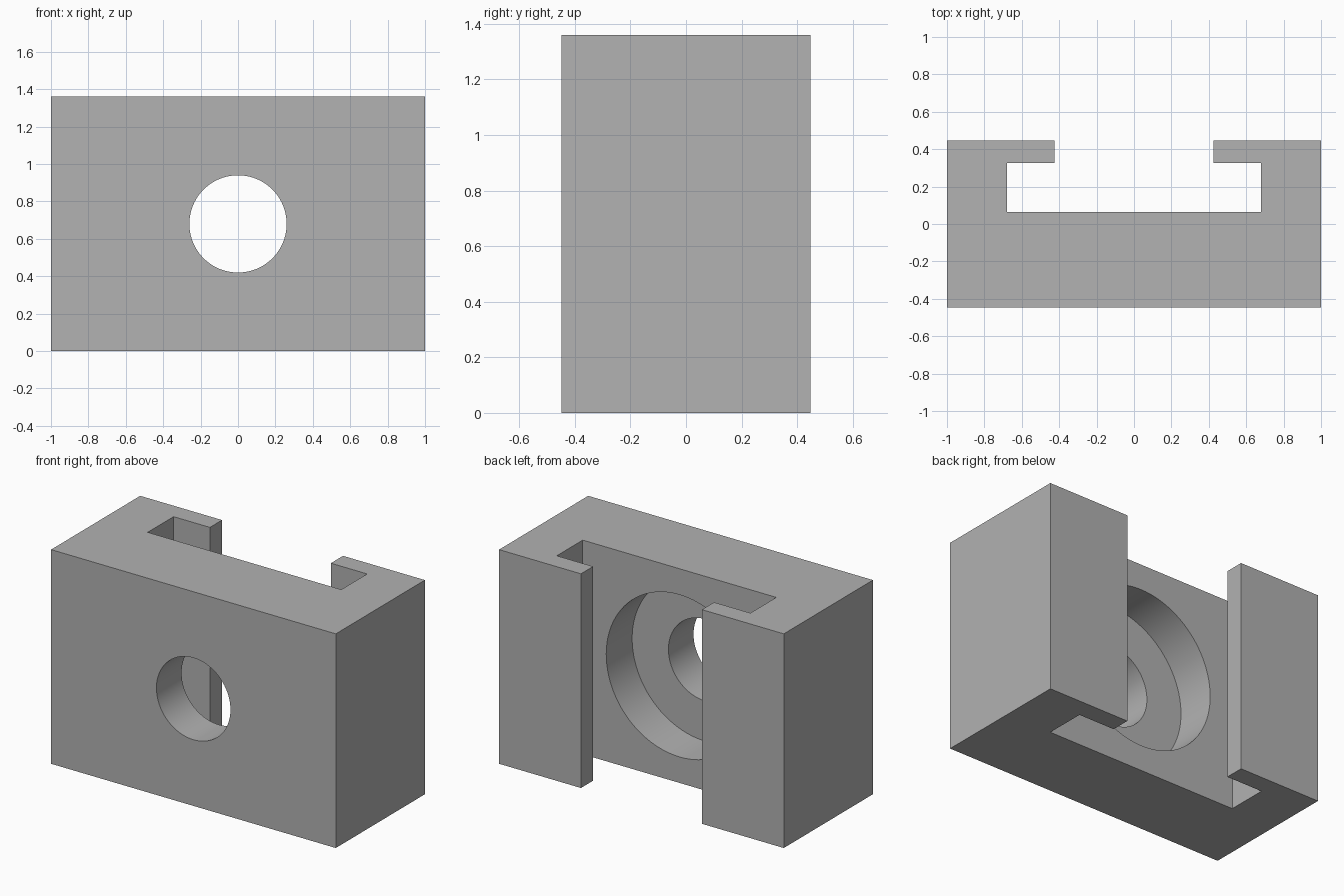
import bpy, bmesh
from math import pi, radians
from mathutils import Matrix, Vector

cube = bpy.data.objects.get("Cube")
if cube:
    bpy.data.objects.remove(cube, do_unlink=True)

HEIGHT, DEPTH = 1.36, 0.447
SLOT_FLOOR, LIP_INNER = 0.065, 0.325
BORE_FLOOR = -0.195

grey = bpy.data.materials.new("plain grey")
grey.use_nodes = True
colour = (0.445, 0.445, 0.445, 1)
grey.diffuse_color = colour
grey.node_tree.nodes["Principled BSDF"].inputs["Base Color"].default_value = colour


def make_object(name, bm):
    bmesh.ops.recalc_face_normals(bm, faces=bm.faces)
    mesh = bpy.data.meshes.new(name)
    bm.to_mesh(mesh)
    bm.free()
    mesh.materials.append(grey)
    obj = bpy.data.objects.new(name, mesh)
    bpy.context.collection.objects.link(obj)
    return obj


def bore_cutter(name, radius, y0, y1):
    """Cylinder along y at mid height."""
    bm = bmesh.new()
    place = Matrix.Translation((0, (y0 + y1) / 2, HEIGHT / 2)) @ Matrix.Rotation(pi / 2, 4, "X")
    bmesh.ops.create_cone(bm, cap_ends=True, segments=96, radius1=radius,
                          radius2=radius, depth=y1 - y0, matrix=place)
    obj = make_object(name, bm)
    obj.hide_render = True
    return obj


# Slotted block: half profile mirrored in x, extruded upwards
half = [(1, -DEPTH), (1, DEPTH), (0.425, DEPTH), (0.425, LIP_INNER),
        (0.68, LIP_INNER), (0.68, SLOT_FLOOR)]
profile = half + [(-x, y) for x, y in reversed(half)]
bm = bmesh.new()
base = bm.faces.new([bm.verts.new((x, y, 0)) for x, y in profile])
top = bmesh.ops.extrude_face_region(bm, geom=[base])["geom"]
bmesh.ops.translate(bm, vec=Vector((0, 0, HEIGHT)),
                    verts=[v for v in top if isinstance(v, bmesh.types.BMVert)])
block = make_object("slotted_block", bm)

# Through hole and wider counterbore opening into the slot
cutters = [bore_cutter("counterbore_cutter", 0.515, BORE_FLOOR, SLOT_FLOOR + 0.1),
           bore_cutter("through_hole_cutter", 0.26, -DEPTH - 0.1, SLOT_FLOOR + 0.05)]
bpy.ops.object.select_all(action="DESELECT")
block.select_set(True)
bpy.context.view_layer.objects.active = block
for cutter in cutters:
    mod = block.modifiers.new(cutter.name, "BOOLEAN")
    mod.operation = "DIFFERENCE"
    mod.solver = "EXACT"
    mod.object = cutter
    bpy.ops.object.modifier_apply(modifier=mod.name)
for cutter in cutters:
    bpy.data.objects.remove(cutter, do_unlink=True)

bpy.ops.object.shade_smooth_by_angle(angle=radians(30))
